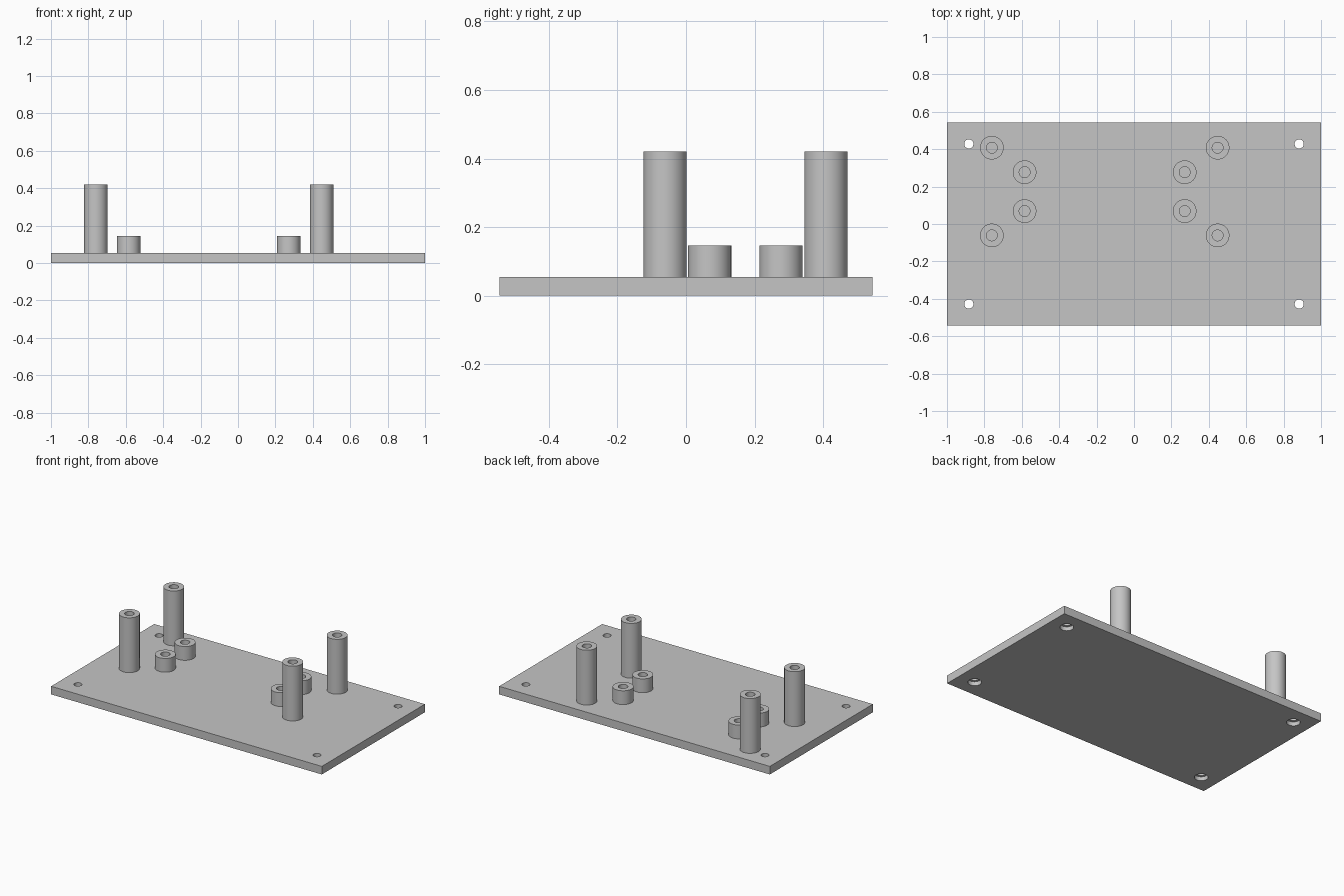
import bpy
import bmesh
import math

if "Cube" in bpy.data.objects:
    bpy.data.objects.remove(bpy.data.objects["Cube"], do_unlink=True)

HALF_X, HALF_Y, TOP = 1.0, 0.544, 0.054
SIDES = 48

grey = bpy.data.materials.new("plain grey")
grey.use_nodes = True
GREY = (0.56, 0.56, 0.56, 1)
grey.diffuse_color = GREY
grey.node_tree.nodes["Principled BSDF"].inputs["Base Color"].default_value = GREY


def make_object(name, bm):
    bmesh.ops.recalc_face_normals(bm, faces=bm.faces)
    mesh = bpy.data.meshes.new(name)
    bm.to_mesh(mesh)
    bm.free()
    mesh.materials.append(grey)
    obj = bpy.data.objects.new(name, mesh)
    bpy.context.collection.objects.link(obj)
    return obj


def activate(obj):
    bpy.ops.object.select_all(action="DESELECT")
    obj.select_set(True)
    bpy.context.view_layer.objects.active = obj


def lathe(bm, profile, x, y):
    """Turn an (r, z) profile about a vertical axis, capping both ends."""
    rings = []
    for r, z in profile:
        angles = [2 * math.pi * i / SIDES for i in range(SIDES)]
        rings.append([bm.verts.new((x + r * math.cos(a), y + r * math.sin(a), z))
                      for a in angles])
    for lower, upper in zip(rings, rings[1:]):
        for i in range(SIDES):
            j = (i + 1) % SIDES
            bm.faces.new((lower[i], lower[j], upper[j], upper[i]))
    bm.faces.new(rings[0])
    bm.faces.new(rings[-1])


# Base plate
bm = bmesh.new()
bmesh.ops.create_cube(bm, size=1)
bmesh.ops.scale(bm, vec=(2 * HALF_X, 2 * HALF_Y, TOP), verts=bm.verts)
bmesh.ops.translate(bm, vec=(0, 0, TOP / 2), verts=bm.verts)
plate = make_object("base_plate", bm)

# Corner screw holes, counterbored from below
bm = bmesh.new()
for sx in (-1, 1):
    for sy in (-1, 1):
        lathe(bm, [(0.041, -0.05), (0.041, 0.027), (0.0245, 0.027), (0.0245, 0.1)],
              sx * 0.883, sy * 0.428)
cutter = make_object("screw_hole_cutter", bm)
cutter.hide_render = True
cut = plate.modifiers.new("screw_holes", "BOOLEAN")
cut.operation = "DIFFERENCE"
cut.solver = "EXACT"
cut.object = cutter
activate(plate)
bpy.ops.object.modifier_apply(modifier=cut.name)
bpy.data.objects.remove(cutter, do_unlink=True)
bpy.ops.object.shade_smooth_by_angle(angle=math.radians(30))


# Hollow standoffs: four tall outer ones, four short inner ones
def standoffs(kind, xs, ys, height):
    for x, side in zip(xs, ("right", "left")):
        for y, end in zip(ys, ("front", "back")):
            bm = bmesh.new()
            lathe(bm, [(0.063, TOP), (0.063, height), (0.029, height),
                       (0.029, TOP + 0.002)], x, y)
            post = make_object(f"{kind}_standoff_{end}_{side}", bm)
            activate(post)
            bpy.ops.object.shade_smooth_by_angle(angle=math.radians(30))


standoffs("tall", (-0.76, 0.447), (-0.061, 0.408), 0.42)
standoffs("short", (-0.585, 0.271), (0.069, 0.277), 0.146)
